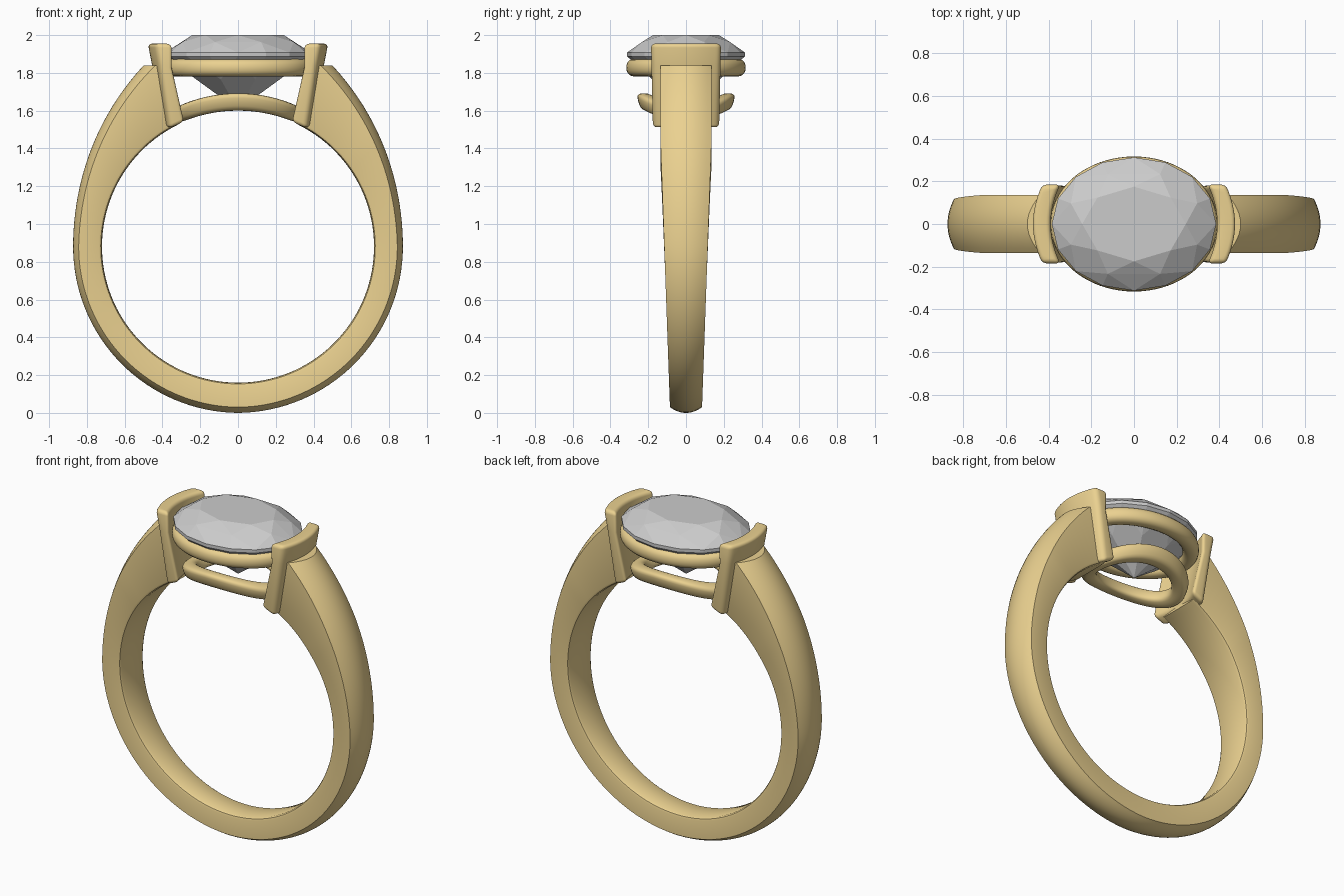
import bpy, bmesh
from math import sin, cos, pi, radians, sqrt, copysign
from mathutils import Vector

if "Cube" in bpy.data.objects:
    bpy.data.objects.remove(bpy.data.objects["Cube"])

gold = bpy.data.materials.new("gold")
gold.diffuse_color = (0.83, 0.64, 0.28, 1)
gold.use_nodes = True
gold.node_tree.nodes["Principled BSDF"].inputs["Base Color"].default_value = gold.diffuse_color
CZ, RI = 0.88, 0.72          # finger hole centre height and radius


def finish(name, bm, mat=None, smooth=True):
    bmesh.ops.recalc_face_normals(bm, faces=bm.faces[:])
    me = bpy.data.meshes.new(name)
    bm.to_mesh(me)
    bm.free()
    ob = bpy.data.objects.new(name, me)
    bpy.context.collection.objects.link(ob)
    if mat:
        me.materials.append(mat)
    if smooth:
        bpy.ops.object.select_all(action='DESELECT')
        ob.select_set(True)
        bpy.context.view_layer.objects.active = ob
        bpy.ops.object.shade_smooth_by_angle(angle=radians(35))
    return ob


def loft(sections, closed=False, cap_start=False, cap_end=False):
    """Skin a list of closed cross-sections."""
    bm = bmesh.new()
    rings = [[bm.verts.new(p) for p in s] for s in sections]
    n = len(rings[0])
    pairs = list(zip(rings, rings[1:]))
    if closed:
        pairs.append((rings[-1], rings[0]))
    for a, b in pairs:
        for i in range(n):
            j = (i + 1) % n
            bm.faces.new((a[i], a[j], b[j], b[i]))
    if cap_start:
        bm.faces.new(rings[0])
    if cap_end:
        bm.faces.new(rings[-1])
    return bm


def mirror(ob, merge=False):
    m = ob.modifiers.new("mirror", 'MIRROR')
    m.use_mirror_merge = merge


# Tapered shank: half the band, growing taller and wider toward the shoulders
def polar(r, deg):
    return Vector((r * sin(radians(deg)), 0, CZ + r * cos(radians(deg))))


sections = []
STEPS = 56
for k in range(STEPS + 1):
    t = k / STEPS
    th = 180 - 158 * t
    u = (90 - th) / 62.5
    R = 0.873 + (0.209 * u * u if u > 0 else 0.007 * ((th - 90) / 90) ** 2)
    drop = 0.03 + 0.02 * max(u, 0)
    pin, pout = polar(RI, 180 - 153.6 * t), polar(R, th)
    d = (pout - pin).normalized()
    length = (pout - pin).length
    w = 0.085 + 0.051 * min(pout.z / 1.5, 1)
    sec = []
    for i in range(13):                       # domed outside
        y = -1 + i / 6
        sec.append((y * w, length - drop * y * y))
    for y, h in ((1, 0.018), (0.96, 0.007), (0.85, 0.001), (0, 0),
                 (-0.85, 0.001), (-0.96, 0.007), (-1, 0.018)):   # eased inside
        sec.append((y * w, h))
    sections.append([pin + d * h + Vector((0, y, 0)) for y, h in sec])
sections = [[Vector((0 if k == 0 else p.x, p.y, p.z)) for p in s]
            for k, s in enumerate(sections)]
bm = loft(sections, cap_end=True)
cut = bmesh.ops.bisect_plane(bm, geom=bm.verts[:] + bm.edges[:] + bm.faces[:],
                             plane_co=(0, 0, 1.84), plane_no=(0, 0, 1), clear_outer=True)
bmesh.ops.contextual_create(bm, geom=[e for e in cut['geom_cut']
                                      if isinstance(e, bmesh.types.BMEdge)])
mirror(finish("shank", bm, gold), True)

# Curved bar claws gripping both ends of the stone
profile = [(.32, 1.54), (.40, 1.505), (.455, 1.84), (.477, 1.955), (.39, 1.955), (.388, 1.83)]
sections = []
for k in range(13):
    s = -1 + k / 6
    sec = []
    for x, z in profile:
        y = s * (0.175 + 0.01 * (z - 1.5) / 0.45)
        sec.append((x - 1.3 * y * y, y, z))
    sections.append(sec)
bm = loft(sections, cap_start=True, cap_end=True)
bmesh.ops.recalc_face_normals(bm, faces=bm.faces[:])
bmesh.ops.bevel(bm, geom=[e for e in bm.edges if e.calc_face_angle(0) > radians(40)],
                offset=0.022, segments=4, profile=0.5, affect='EDGES')
mirror(finish("claw_bars", bm, gold))


# Oval rails under the stone: ellipse swept with a rounded section
def rail(name, a, b, half_w, half_h, power, centre_z, lean=0.0):
    secs = []
    for k in range(72):
        q = 2 * pi * k / 72
        n = Vector((cos(q) * b, sin(q) * a, 0)).normalized()
        sec = []
        for i in range(20):
            v = 2 * pi * i / 20
            e = 2 / power
            du = half_w * copysign(abs(cos(v)) ** e, cos(v))
            dz = half_h * copysign(abs(sin(v)) ** e, sin(v))
            p = Vector((a * cos(q), b * sin(q), 0)) + n * (du + lean * dz)
            p.z = centre_z(p.x) + dz
            sec.append(p)
        secs.append(sec)
    finish(name, loft(secs, closed=True), gold)


rail("upper_rail", 0.345, 0.27, 0.046, 0.047, 2.3, lambda x: 1.828)
rail("lower_rail", 0.285, 0.21, 0.042, 0.046, 3.0,
     lambda x: CZ + sqrt(0.766 ** 2 - x * x), 0.3)

# Oval brilliant stone: facets come from the hull of its corner rings
bm = bmesh.new()
A, B = 0.385, 0.312


def ring(n, fx, fy, z, off=0.0):
    for k in range(n):
        q = 2 * pi * (k + off) / n
        bm.verts.new((A * fx * cos(q), B * fy * sin(q), z))


ring(8, 0.63, 0.56, 2.0)             # table
ring(8, 0.83, 0.81, 1.963, 0.5)      # crown
ring(16, 1, 1, 1.908)                # girdle
ring(16, 1, 1, 1.888)
ring(8, 0.62, 0.62, 1.765, 0.5)      # pavilion
bm.verts.new((0, 0, 1.605))          # culet
bmesh.ops.convex_hull(bm, input=bm.verts[:])
bmesh.ops.dissolve_limit(bm, angle_limit=radians(1), verts=bm.verts[:], edges=bm.edges[:])
finish("oval_stone", bm, smooth=False)
